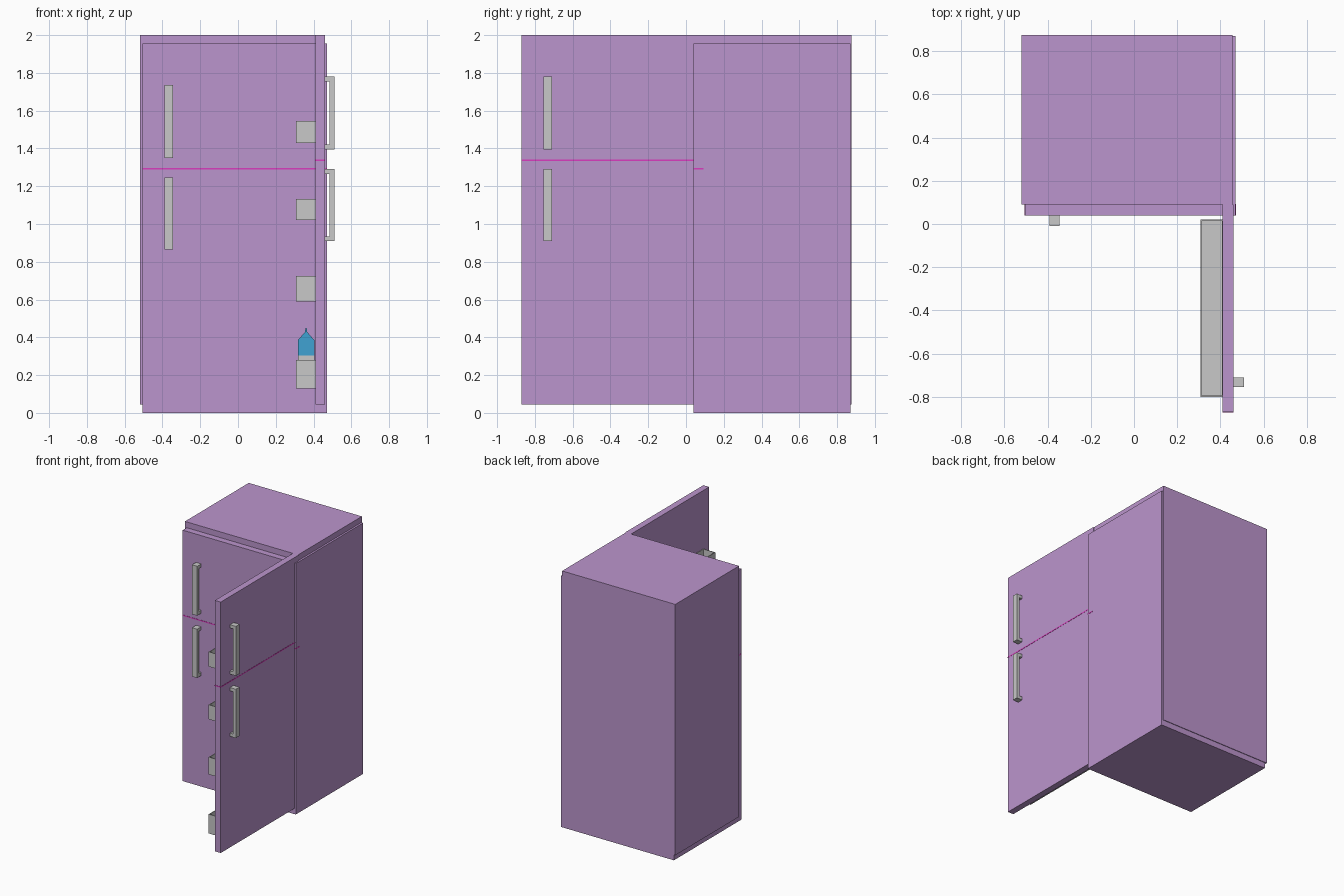
import bpy
import bmesh
from math import radians
from mathutils import Matrix, Vector

default = bpy.data.objects.get("Cube")
if default:
    bpy.data.objects.remove(default, do_unlink=True)


def material(name, rgb):
    m = bpy.data.materials.new(name)
    m.use_nodes = True
    m.diffuse_color = (*rgb, 1)
    m.node_tree.nodes["Principled BSDF"].inputs["Base Color"].default_value = (*rgb, 1)
    return m


purple = material("lilac enamel", (0.50, 0.30, 0.61))
grey = material("light grey plastic", (0.58, 0.58, 0.58))
pink = material("magenta seam", (0.70, 0.045, 0.52))
blue = material("carton blue", (0.05, 0.36, 0.65))


def finish(name, bm, mats, matrix=Matrix()):
    bmesh.ops.recalc_face_normals(bm, faces=bm.faces)
    mesh = bpy.data.meshes.new(name)
    bm.to_mesh(mesh)
    bm.free()
    for m in mats:
        mesh.materials.append(m)
    mesh.transform(matrix)
    obj = bpy.data.objects.new(name, mesh)
    bpy.context.collection.objects.link(obj)
    return obj


def box_mesh(lo, hi):
    lo, hi = Vector(lo), Vector(hi)
    bm = bmesh.new()
    bmesh.ops.create_cube(bm, size=1)
    bmesh.ops.scale(bm, vec=hi - lo, verts=bm.verts)
    bmesh.ops.translate(bm, vec=(lo + hi) / 2, verts=bm.verts)
    return bm


def box(name, lo, hi, mat, matrix=Matrix()):
    return finish(name, box_mesh(lo, hi), [mat], matrix)


def prism_mesh(points, y0, y1):
    """Outline in x and z, extruded along y."""
    bm = bmesh.new()
    face = bm.faces.new([bm.verts.new((x, y0, z)) for x, z in points])
    new = bmesh.ops.extrude_face_region(bm, geom=[face])["geom"]
    verts = [g for g in new if isinstance(g, bmesh.types.BMVert)]
    bmesh.ops.translate(bm, vec=(0, y1 - y0, 0), verts=verts)
    return bm


# Door with seam band and two pull handles; local x runs from the free edge
def door(prefix, width, matrix):
    box(prefix + "_door", (0, 0, 0), (width, 0.05, 1.955), purple, matrix)
    e = 0.0015
    box(prefix + "_door_seam", (-e, -e, 1.288), (width + e, 0.05 + e, 1.296), pink, matrix)
    turn = matrix @ Matrix.Rotation(radians(-90), 4, "Z")
    for part, lo, hi in (("upper", 1.35, 1.735), ("lower", 0.865, 1.245)):
        d, t = 0.05, 0.025
        outline = [(0, lo), (d, lo), (d, hi), (0, hi),
                   (0, hi - t), (d - t, hi - t), (d - t, lo + t), (0, lo + t)]
        finish(f"{prefix}_{part}_handle", prism_mesh(outline, 0.115, 0.16), [grey], turn)


# Closed refrigerator
box("closed_cabinet", (-0.505, 0.09, 0), (0.47, 0.87, 1.955), purple)
door("closed", 0.975, Matrix.Translation((-0.505, 0.04, 0)))

# Open refrigerator, overlapping and slightly raised
box("open_cabinet", (-0.52, 0.09, 0.045), (0.455, 0.875, 2.0), purple)
door("open", 0.96, Matrix.Translation((0.46, -0.87, 0.045)) @ Matrix.Rotation(radians(90), 4, "Z"))


# Open-topped trays on the inside of the open door
def tray(name, z0, z1):
    bm = box_mesh((0.307, -0.80, z0), (0.412, 0.02, z1))
    top = max(bm.faces, key=lambda f: f.calc_center_median().z)
    bmesh.ops.inset_individual(bm, faces=[top], thickness=0.008)
    new = bmesh.ops.extrude_face_region(bm, geom=[top])["geom"]
    bmesh.ops.translate(bm, vec=(0, 0, z0 + 0.01 - z1),
                        verts=[g for g in new if isinstance(g, bmesh.types.BMVert)])
    if top.is_valid:
        bmesh.ops.delete(bm, geom=[top], context="FACES_ONLY")
    finish(name, bm, [grey])


for i, (z0, z1) in enumerate(((0.13, 0.28), (0.59, 0.725), (1.02, 1.133), (1.43, 1.545))):
    tray(f"door_tray_{i + 1}", z0, z1)

# Drink carton standing in the lowest tray
box("carton_base", (0.317, -0.43, 0.14), (0.404, -0.34, 0.303), grey)
half = [(0.0435, 0.303), (0.0435, 0.385), (0.006, 0.428), (0.003, 0.45)]
cx = 0.3605
outline = [(cx + x, z) for x, z in half] + [(cx - x, z) for x, z in reversed(half)]
finish("carton_top", prism_mesh(outline, -0.43, -0.34), [blue])
